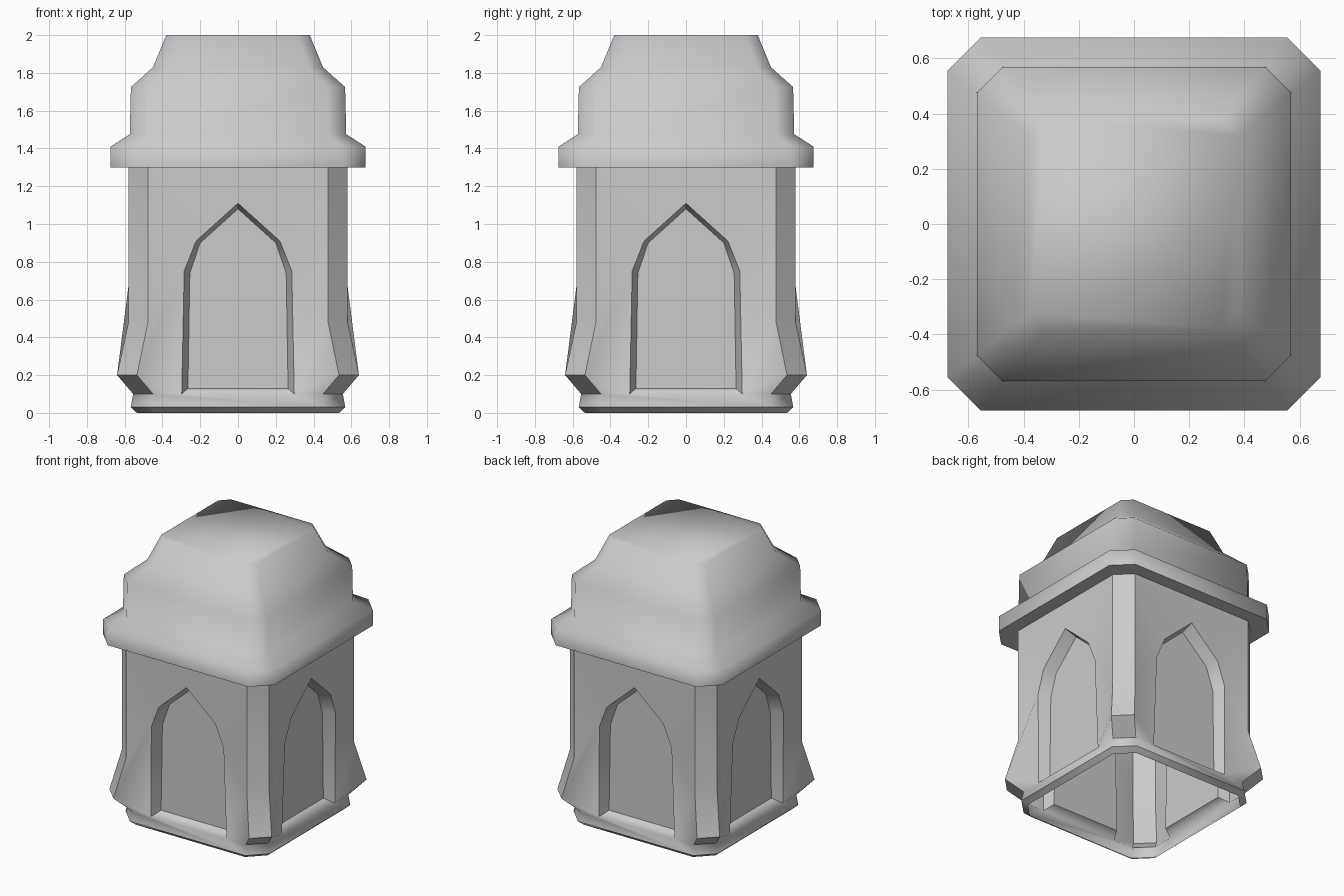
import bpy, bmesh, math
from mathutils import Matrix, Vector

old = bpy.data.objects.get("Cube")
if old:
    bpy.data.objects.remove(old, do_unlink=True)

stone = bpy.data.materials.new("grey_stone")
stone.use_nodes = True
COLOUR = (0.6, 0.6, 0.6, 1)
stone.diffuse_color = COLOUR
stone.node_tree.nodes["Principled BSDF"].inputs["Base Color"].default_value = COLOUR


def build(name, faces, sharp_angle):
    """Join outward-wound point loops into one smooth part."""
    bm = bmesh.new()
    for loop in faces:
        bm.faces.new([bm.verts.new(p) for p in loop])
    bmesh.ops.remove_doubles(bm, verts=bm.verts, dist=0.0005)
    mesh = bpy.data.meshes.new(name)
    bm.to_mesh(mesh)
    bm.free()
    mesh.materials.append(stone)
    mesh.shade_smooth()
    mesh.set_sharp_from_angle(angle=math.radians(sharp_angle))
    obj = bpy.data.objects.new(name, mesh)
    bpy.context.collection.objects.link(obj)


def turn(point, side):
    return Matrix.Rotation(side * math.pi / 2, 3, 'Z') @ Vector(point)


def around(loops):
    """Repeat loops on all four sides."""
    return [[turn(p, k) for p in loop] for k in range(4) for loop in loops]


def mirror(p):
    return (-p[0], p[1], p[2])


def both(loops):
    """Add the mirrored half of each loop, keeping the winding."""
    return loops + [[mirror(p) for p in reversed(loop)] for loop in loops]


def next_side(p):
    """The matching point across the cut corner."""
    return tuple(turn(mirror(p), 1))


def corner(path):
    """Strip across a cut corner, path running downwards."""
    return [[b, next_side(b), next_side(a), a] for a, b in zip(path, path[1:])]


# Front side, right half: pillar edge, base edge, arch opening, recessed panel
pillar = [(.477, -.58, 1.3), (.477, -.58, .48), (.535, -.64, .2), (.45, -.555, .1)]
base = [pillar[-1], (.455, -.568, .03), (.43, -.535, 0)]
arch = [(0, -.58, 1.11), (.222, -.575, .91), (.285, -.57, .75), (.298, -.555, .1)]
panel = [(0, -.488, 1.08), (.2, -.488, .9), (.255, -.488, .74), (.265, -.488, .13)]

# Walls around the arches, with sill and base course
top, knee, foot, toe = pillar
apex, shoulder, spring, jamb = arch
walls = both([
    [(0, -.58, 1.3), apex, shoulder, top],
    [top, shoulder, spring, knee],
    [knee, spring, jamb, foot],
    [foot, jamb, toe],
])
walls.append([mirror(base[1]), base[1], toe, jamb, mirror(jamb), mirror(toe)])
walls.append([mirror(jamb), jamb, panel[-1], mirror(panel[-1])])
walls += corner(base[:2])
build("walls", around(walls), 180)

# Corner pillars with flared feet
build("corner_pillars", around(corner(pillar)), 50)

# Arch reveals
reveals = [[arch[i], panel[i], panel[i + 1], arch[i + 1]] for i in range(3)]
build("arch_reveals", around(both(reveals)), 50)

# Recessed panels
build("arch_panels", around([panel[::-1] + [mirror(p) for p in panel[1:]]]), 30)

# Bevelled bottom edge
bevel = [[mirror(base[2]), base[2], base[1], mirror(base[1])]]
build("base_bevel", around(bevel + corner(base[1:])), 60)


# Roof: stacked cut-corner squares
def ring(half, cut, z):
    edge = half - cut
    return [turn(p, k) for k in range(4) for p in ((-edge, -half, z), (edge, -half, z))]


def loft(rings):
    return [[lo[i], lo[(i + 1) % 8], hi[(i + 1) % 8], hi[i]]
            for lo, hi in zip(rings, rings[1:]) for i in range(8)]


profile = [(.58, .103, 1.3), (.675, .12, 1.3), (.675, .12, 1.41), (.573, .095, 1.475),
           (.567, .09, 1.725), (.45, .075, 1.83), (.38, .06, 2)]
rings = [ring(*p) for p in profile]
build("roof", loft(rings) + [rings[-1]], 80)
